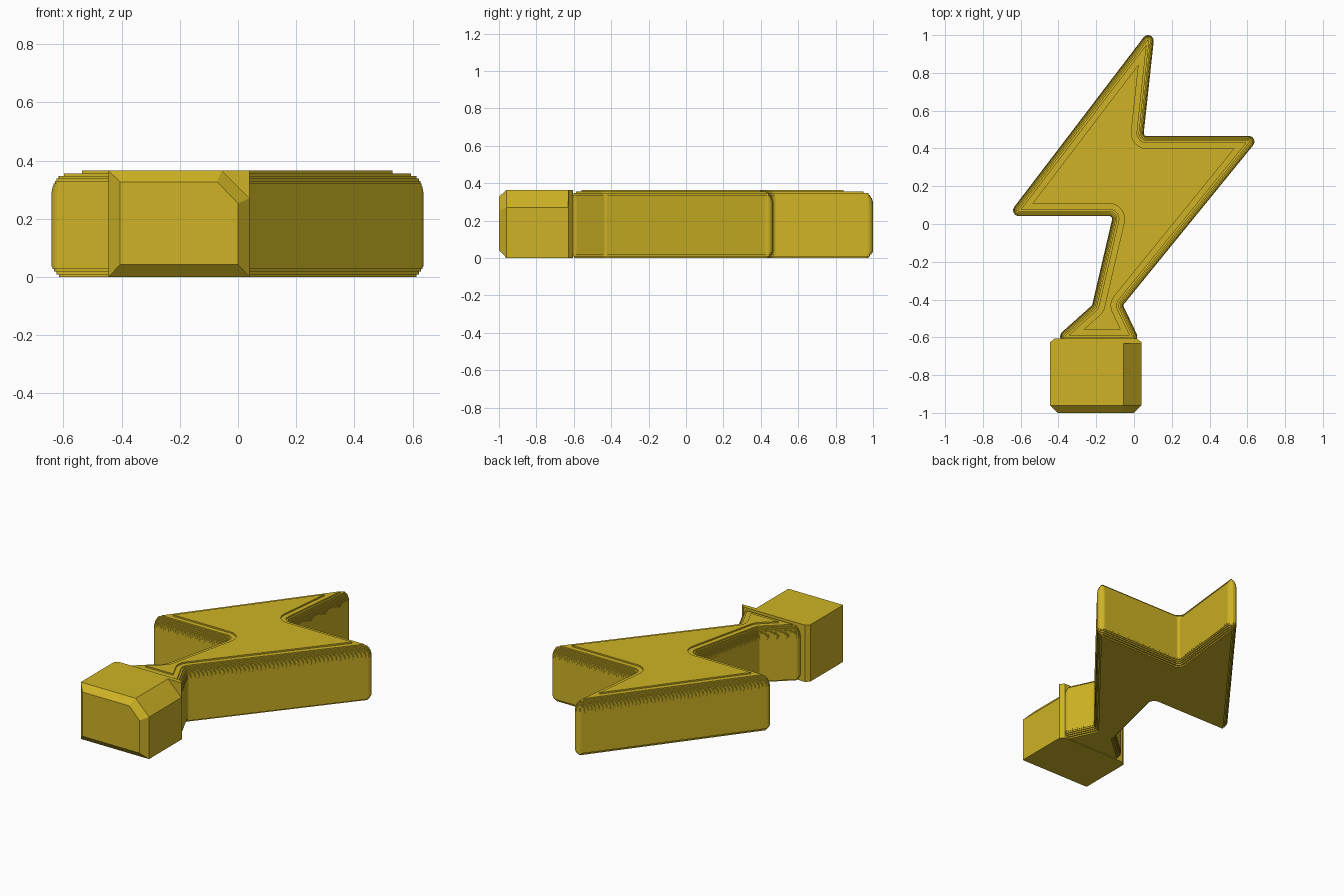
import bpy, bmesh, math
from mathutils import Vector

if "Cube" in bpy.data.objects:
    bpy.data.objects.remove(bpy.data.objects["Cube"])

HEIGHT = 0.365
gold = bpy.data.materials.new("gold")
gold.diffuse_color = (0.62, 0.45, 0.018, 1)
gold.use_nodes = True
gold.node_tree.nodes["Principled BSDF"].inputs["Base Color"].default_value = gold.diffuse_color


def loft(name, rings):
    """Closed solid through rings with equal point counts."""
    bm = bmesh.new()
    vs = [[bm.verts.new(p) for p in ring] for ring in rings]
    n = len(vs[0])
    for a, b in zip(vs, vs[1:]):
        for i in range(n):
            j = (i + 1) % n
            bm.faces.new((a[i], a[j], b[j], b[i]))
    bm.faces.new(vs[0][::-1])
    bm.faces.new(vs[-1])
    bmesh.ops.recalc_face_normals(bm, faces=bm.faces[:])
    me = bpy.data.meshes.new(name)
    bm.to_mesh(me)
    bm.free()
    me.materials.append(gold)
    ob = bpy.data.objects.new(name, me)
    bpy.context.collection.objects.link(ob)
    return ob


# Sharp outline of the bolt, counter-clockwise
OUTLINE = [Vector(p) for p in (
    (0.116, 1.074), (-0.671, 0.042), (-0.112, 0.042), (-0.222, -0.43),
    (-0.44, -0.625), (0.035, -0.625), (-0.058, -0.43), (0.671, 0.466),
    (0.05, 0.466))]


def bolt_ring(inset, z, seg=6):
    """Outline moved inward by inset, with filleted corners."""
    pts = []
    n = len(OUTLINE)
    for i, p in enumerate(OUTLINE):
        d0 = (p - OUTLINE[i - 1]).normalized()
        d1 = (OUTLINE[(i + 1) % n] - p).normalized()
        n0, n1 = Vector((-d0.y, d0.x)), Vector((-d1.y, d1.x))
        corner = p + (n0 + n1) * inset / (1 + n0.dot(n1))
        turn = d0.x * d1.y - d0.y * d1.x
        if turn > 0:      # outer tips
            r, side = max(0.03 - inset, 0.001), 1
        else:             # inner notches
            r, side = 0.015 + inset, -1
        centre = corner + (n0 + n1) * side * r / (1 + n0.dot(n1))
        a0 = math.atan2(-n0.y * side, -n0.x * side)
        sweep = math.atan2(turn, d0.dot(d1))
        for k in range(seg + 1):
            a = a0 + sweep * k / seg
            pts.append((centre.x + r * math.cos(a), centre.y + r * math.sin(a), z))
    return pts


# Bolt body: stepped rounding at the bottom and the top
steps = []
for k in range(5):
    a = (k + 0.5) / 5 * math.pi / 2
    steps.append((0.03 * (1 - math.sin(a)), 0.045 * k / 5))
steps.append((0.0, 0.045))
TOP = 9
for k in range(TOP):
    c = (k + 1) / TOP
    steps.append((0.066 * (1 - math.sqrt(max(0, 1 - c * c))), HEIGHT - 0.08 + 0.08 * k / TOP))
rings = []
for i, (inset, z) in enumerate(steps):
    z_next = steps[i + 1][1] if i + 1 < len(steps) else HEIGHT
    rings += [bolt_ring(inset, z), bolt_ring(inset, z_next)]
loft("bolt_body", rings)

# Base block: chamfered front rim and a wide chamfer on the upper right edge
L, R = -0.445, 0.04
full = [(L, 0), (R, 0), (R, 0.27), (-0.055, HEIGHT), (L, HEIGHT)]
front = [(L + 0.04, 0.043), (0.0, 0.043), (0.0, 0.253), (-0.072, 0.327), (L + 0.04, 0.327)]
loft("base_block", [[(x, y, z) for x, z in prof]
                    for prof, y in ((front, -1.0), (full, -0.96), (full, -0.63))])


# Rear plate: full rectangle with chamfered upright edges
def rect(y, m):
    return [(L + m, y, 0), (R - m, y, 0), (R - m, y, HEIGHT), (L + m, y, HEIGHT)]


loft("rear_plate", [rect(-0.632, 0), rect(-0.627, 0), rect(-0.605, 0.024)])
